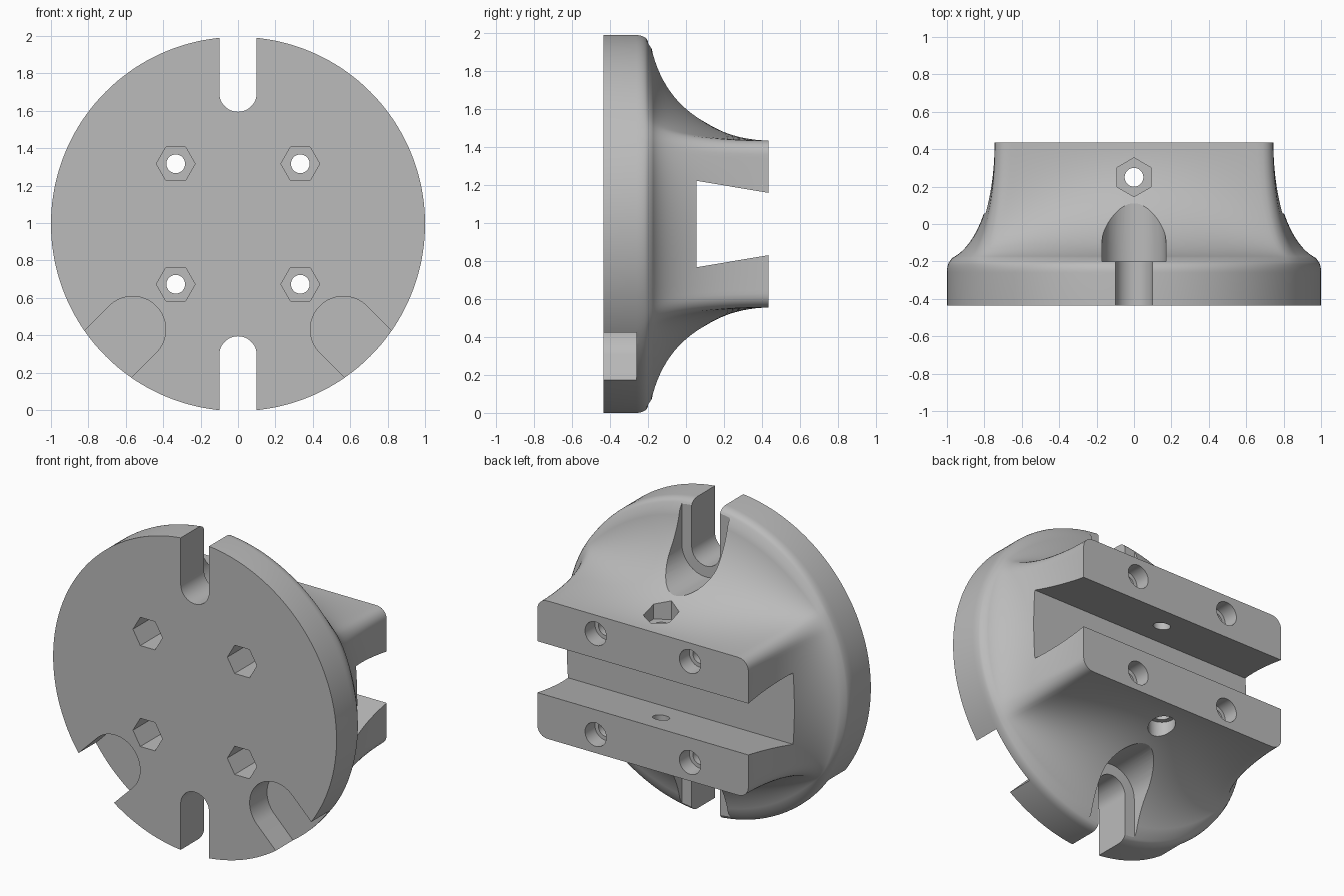
import bpy, bmesh, math
from mathutils import Matrix, Vector

old = bpy.data.objects.get("Cube")
if old:
    bpy.data.objects.remove(old, do_unlink=True)

CZ = 0.995                      # height of the disc axis
FRONT, BACK = -0.435, 0.435
HALF_W, HALF_H, CORNER = 0.745, 0.44, 0.07
SEGMENTS = 288

grey = bpy.data.materials.new("plain grey")
grey.use_nodes = True
colour = (0.5, 0.5, 0.5, 1)
grey.diffuse_color = colour
grey.node_tree.nodes["Principled BSDF"].inputs["Base Color"].default_value = colour


def make_object(name, bm):
    bmesh.ops.recalc_face_normals(bm, faces=bm.faces)
    mesh = bpy.data.meshes.new(name)
    bm.to_mesh(mesh)
    bm.free()
    ob = bpy.data.objects.new(name, mesh)
    bpy.context.scene.collection.objects.link(ob)
    return ob


def clamp_radius(a):
    """Distance from the axis to the rounded rectangle at angle a."""
    c, s = abs(math.cos(a)), abs(math.sin(a))
    low, high = 0.0, 1.0
    for _ in range(40):
        r = (low + high) / 2
        dx, dz = r * c - HALF_W + CORNER, r * s - HALF_H + CORNER
        d = math.hypot(max(dx, 0), max(dz, 0)) + min(max(dx, dz), 0) - CORNER
        low, high = (r, high) if d < 0 else (low, r)
    return low


# Body: disc rim with a rounded edge, flaring in to a rounded rectangular clamp
stations = [(FRONT, 1.0)]
for i in range(7):
    t = math.radians(i * 13)
    stations.append((-0.26 + 0.06 * math.sin(t), 1 - 0.07 * (1 - math.cos(t))))
R = 0.63
for i in range(25):
    t = math.radians(78 * (1 - i / 24))
    stations.append((BACK - R * math.sin(t), R * (1 - math.cos(t)) / 0.56))

bm = bmesh.new()
angles = [2 * math.pi * i / SEGMENTS for i in range(SEGMENTS)]
inner = [clamp_radius(a) for a in angles]
rings = []
for y, f in stations:
    ring = []
    for a, r0 in zip(angles, inner):
        r = r0 + (1 - r0) * f
        ring.append(bm.verts.new((r * math.cos(a), y, CZ + r * math.sin(a))))
    rings.append(ring)
for p, q in zip(rings, rings[1:]):
    for i in range(SEGMENTS):
        j = (i + 1) % SEGMENTS
        bm.faces.new((p[i], p[j], q[j], q[i]))
bm.faces.new(rings[0])
bm.faces.new(rings[-1])
body = make_object("clamp_body", bm)
body.data.materials.append(grey)


# Cutter helpers
def prism(bm, points, start, sweep):
    face = bm.faces.new([bm.verts.new(p + start) for p in points])
    top = bmesh.ops.extrude_face_region(bm, geom=[face], use_keep_orig=True)["geom"]
    bmesh.ops.translate(bm, vec=sweep, verts=[v for v in top if isinstance(v, bmesh.types.BMVert)])


def bore(bm, x, z, r, y0, y1, sides=48):
    pts = [Vector((x + r * math.cos(2 * math.pi * i / sides), 0,
                   CZ + z + r * math.sin(2 * math.pi * i / sides))) for i in range(sides)]
    prism(bm, pts, Vector((0, y0, 0)), Vector((0, y1 - y0, 0)))


def upright_bore(bm, y, r, z0, z1, sides=48):
    pts = [Vector((r * math.sin(2 * math.pi * i / sides),
                   y + r * math.cos(2 * math.pi * i / sides), 0)) for i in range(sides)]
    prism(bm, pts, Vector((0, 0, CZ + z0)), Vector((0, 0, z1 - z0)))


def slot(bm, direction, distance, r, y0, y1):
    """Round-ended slot running outwards from the axis."""
    pts = []
    for i in range(33):
        a = direction + math.pi / 2 + math.pi * i / 32
        pts.append(Vector((distance * math.cos(direction) + r * math.cos(a), 0,
                           CZ + distance * math.sin(direction) + r * math.sin(a))))
    out = Vector((math.cos(direction), 0, math.sin(direction))) * 0.8
    pts = [pts[0] + out] + pts + [pts[-1] + out]
    prism(bm, pts, Vector((0, y0, 0)), Vector((0, y1 - y0, 0)))


through, recess = bmesh.new(), bmesh.new()

# Mounting slots with wider recesses behind the rim, top and bottom
for side in (1, -1):
    slot(through, side * math.pi / 2, 0.7, 0.1, -0.6, 0.6)
    slot(recess, side * math.pi / 2, 0.7, 0.17, -0.2, 0.35)
    # Shallow diagonal pockets on the front
    slot(recess, -math.pi / 2 + side * math.pi / 4, 0.797, 0.177, -0.6, -0.26)

# Four screw holes with hex pockets in front and round bores behind
for x in (-0.333, 0.333):
    for z in (-0.322, 0.322):
        bore(through, x, z, 0.05, -0.6, 0.6)
        bore(recess, x, z, 0.104, -0.6, -0.05, 6)
        bore(recess, x, z, 0.075, 0.335, 0.6)

# Upright cross screw: hex pocket above, round bore below
upright_bore(through, 0.25, 0.05, -0.56, 0.56)
upright_bore(recess, 0.25, 0.104, 0.39, 0.515, 6)
upright_bore(recess, 0.25, 0.08, -0.515, -0.4)

# Dovetail channel across the back
channel = [Vector((0, y, CZ + z)) for y, z in
           ((0.055, -0.228), (0.5, -0.153), (0.5, 0.153), (0.055, 0.228))]
prism(recess, channel, Vector((-1.2, 0, 0)), Vector((2.4, 0, 0)))

# Cut everything out of the body
bpy.context.view_layer.objects.active = body
for name, cut in (("through_cutter", through), ("recess_cutter", recess)):
    cutter = make_object(name, cut)
    cutter.hide_render = True
    mod = body.modifiers.new(name, "BOOLEAN")
    mod.operation, mod.solver, mod.object = "DIFFERENCE", "EXACT", cutter
    bpy.ops.object.modifier_apply(modifier=mod.name)
    bpy.data.objects.remove(cutter, do_unlink=True)

# Smooth flare with crisp machined edges
bpy.ops.object.select_all(action="DESELECT")
body.select_set(True)
bpy.ops.object.shade_smooth_by_angle(angle=math.radians(30))
